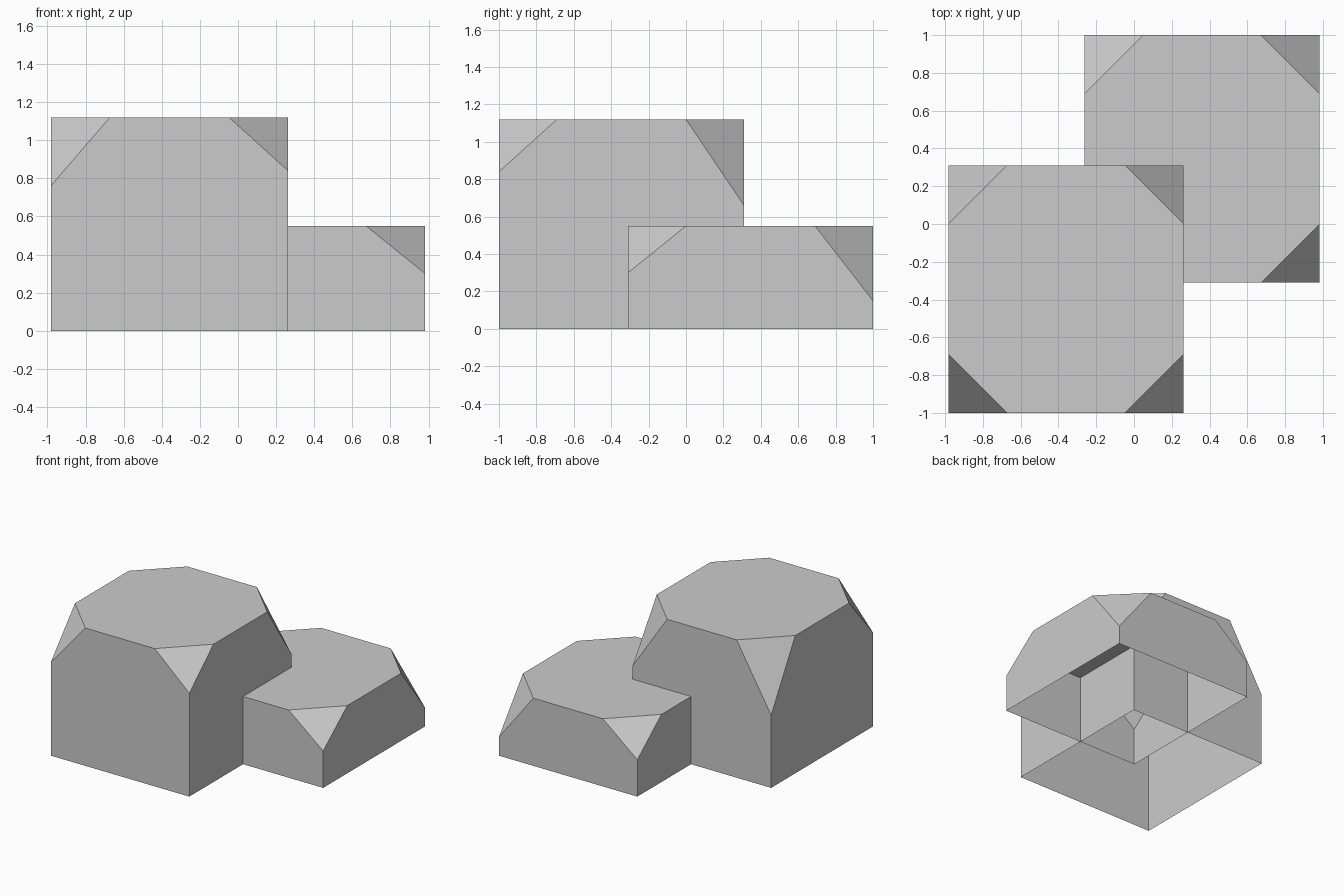
import bpy
import bmesh

if "Cube" in bpy.data.objects:
    bpy.data.objects.remove(bpy.data.objects["Cube"], do_unlink=True)

# Single stone colour
GREY = (0.6, 0.6, 0.6, 1.0)
stone = bpy.data.materials.new("stone_grey")
stone.use_nodes = True
stone.diffuse_color = GREY
stone.node_tree.nodes["Principled BSDF"].inputs["Base Color"].default_value = GREY

WIDTH, DEPTH, CUT = 1.245, 1.31, 0.31
# Corner directions, counter-clockwise from the front at -x
CORNERS = [(-1, -1), (1, -1), (1, 1), (-1, 1)]


def make_block(name, center, height, cut_heights):
    """Open-bottomed block whose four top corners are sliced off."""
    cx, cy = center
    bm = bmesh.new()
    rings = []
    for i, (sx, sy) in enumerate(CORNERS):
        x, y = cx + sx * WIDTH / 2, cy + sy * DEPTH / 2
        base = bm.verts.new((x, y, 0))
        low = bm.verts.new((x, y, cut_heights[i]))
        along_x = bm.verts.new((x - sx * CUT, y, height))
        along_y = bm.verts.new((x, y - sy * CUT, height))
        # Order the two top points counter-clockwise
        tops = (along_y, along_x) if sx == sy else (along_x, along_y)
        rings.append((base, low, *tops))

    for i, (base, low, first, second) in enumerate(rings):
        next_base, next_low, next_first, _ = rings[(i + 1) % 4]
        bm.faces.new((base, next_base, next_low, next_first, second, low))  # wall
        bm.faces.new((low, second, first))  # sliced corner
    bm.faces.new([v for ring in rings for v in ring[2:]])  # flat top

    mesh = bpy.data.meshes.new(name)
    bm.to_mesh(mesh)
    bm.free()
    mesh.materials.append(stone)
    obj = bpy.data.objects.new(name, mesh)
    bpy.context.collection.objects.link(obj)
    return obj


# Two overlapping blocks, tall one in front
make_block("tall_rock", (-0.36, -0.345), 1.12, (0.76, 0.84, 0.66, 0.59))
make_block("low_rock", (0.36, 0.345), 0.55, (0.30, 0.30, 0.15, 0.30))
